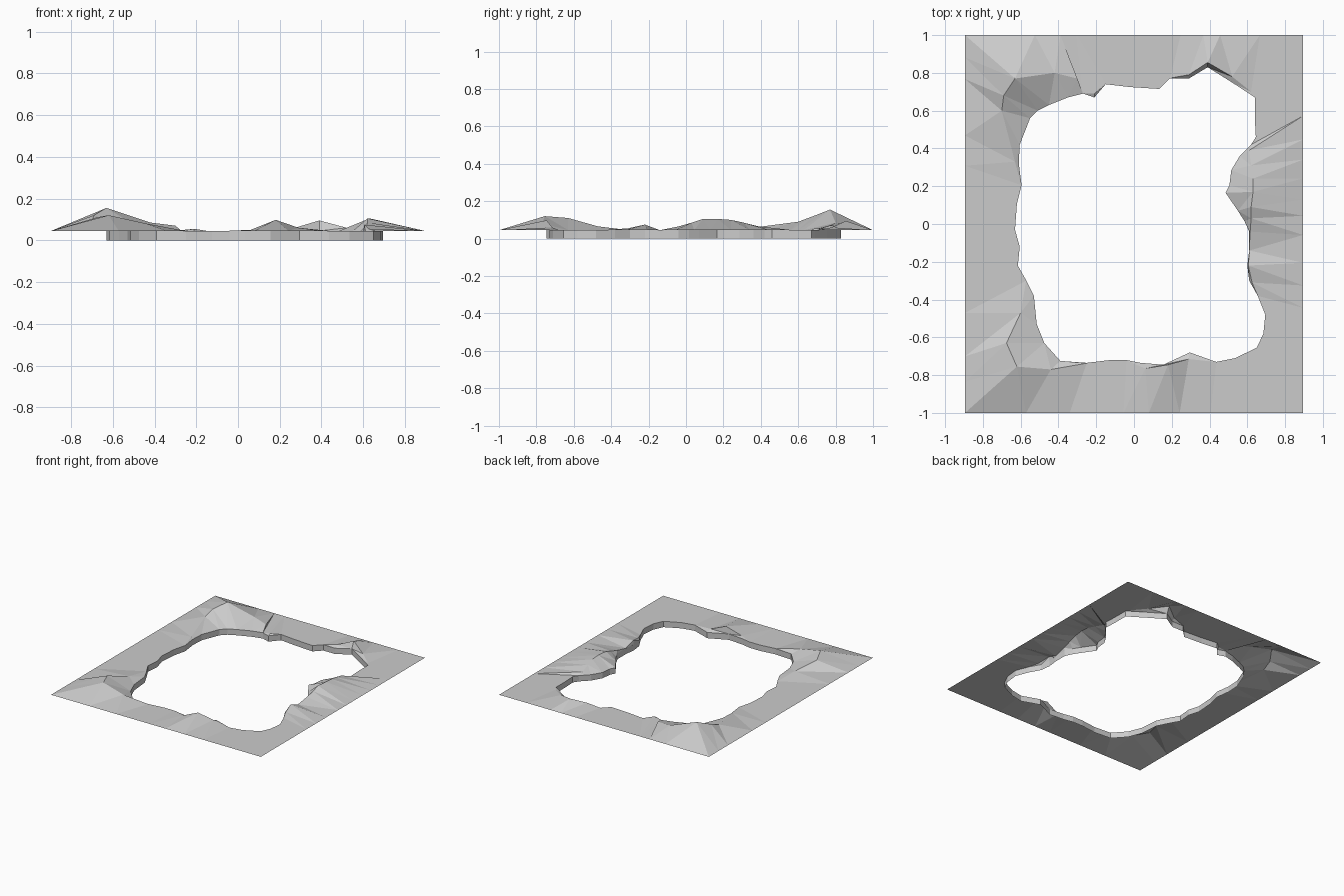
import bpy, bmesh

HX, HY, TOP = 0.895, 1.0, 0.045

# Ragged opening, clockwise from the back-left corner
OPENING = [
    (-.55, .56), (-.51, .60), (-.45, .63), (-.35, .67), (-.27, .69), (-.21, .67),
    (-.15, .74), (-.02, .725), (.135, .715), (.19, .77), (.29, .77), (.39, .83),
    (.51, .755), (.61, .69), (.64, .67), (.64, .555), (.645, .46), (.62, .42),
    (.56, .36), (.515, .285), (.505, .205), (.485, .165), (.55, .07), (.585, .015),
    (.61, -.04), (.61, -.14), (.60, -.22), (.61, -.30), (.655, -.38), (.695, -.48),
    (.685, -.58), (.65, -.655), (.535, -.71), (.435, -.73), (.295, -.68), (.155, -.745),
    (.035, -.735), (-.04, -.72), (-.125, -.72), (-.25, -.735), (-.39, -.725), (-.475, -.63),
    (-.515, -.53), (-.53, -.38), (-.57, -.30), (-.615, -.22), (-.605, -.12), (-.63, -.03),
    (-.62, .105), (-.595, .205), (-.61, .32), (-.605, .42)]

# Raised ridge points above the opening, by station
RIDGE = {
    0: (-.69, .68, .12), 1: (-.63, .77, .155), 2: (-.42, .80, .085), 3: (-.30, .77, .07),
    5: (-.21, .69, .055), 10: (.29, .79, .065), 11: (.39, .855, .095), 12: (.52, .78, .06),
    13: (.62, .70, .045), 18: (.61, .39, .065), 19: (.62, .31, .085), 20: (.63, .24, .10),
    21: (.63, .17, .105), 22: (.62, .09, .105), 23: (.62, .03, .085), 24: (.615, -.04, .065),
    26: (.605, -.22, .075), 27: (.625, -.31, .055), 30: (.72, -.60, .045),
    31: (.69, -.665, .045), 32: (.62, -.73, .045), 34: (.29, -.715, .06),
    35: (.18, -.745, .098), 36: (.06, -.765, .05), 40: (-.44, -.77, .08),
    41: (-.62, -.755, .12), 42: (-.675, -.63, .11), 43: (-.60, -.47, .065),
    50: (-.63, .33, .055), 51: (-.70, .60, .09)}
CORNERS = {1: (-HX, HY), 14: (HX, HY), 31: (HX, -HY), 41: (-HX, -HY)}


def outer_point(i, x, y):
    """Push a ridge point straight out to the rectangular border."""
    if i in CORNERS:
        return CORNERS[i]
    s = 1 / max(abs(x) / HX, abs(y) / HY)
    return x * s, y * s


bm = bmesh.new()
rings = [[], [], [], []]
for i, (x, y) in enumerate(OPENING):
    rx, ry, rz = RIDGE.get(i, (x * 1.003, y * 1.003, TOP))
    ox, oy = outer_point(i, rx, ry)
    for ring, co in zip(rings, ((ox, oy, TOP), (rx, ry, rz), (x, y, TOP), (x, y, 0))):
        ring.append(bm.verts.new(co))

# Ground slope, inner slope and opening wall
n = len(OPENING)
for a, b in zip(rings, rings[1:]):
    for i in range(n):
        j = (i + 1) % n
        bm.faces.new((a[i], b[i], b[j], a[j]))
bmesh.ops.triangulate(bm, faces=bm.faces[:])
bm.normal_update()
if sum(f.normal.z * f.calc_area() for f in bm.faces) < 0:
    bmesh.ops.reverse_faces(bm, faces=bm.faces[:])

mesh = bpy.data.meshes.new("pond_bank")
bm.to_mesh(mesh)
bm.free()
bank = bpy.data.objects.new("pond_bank", mesh)
bpy.context.collection.objects.link(bank)
